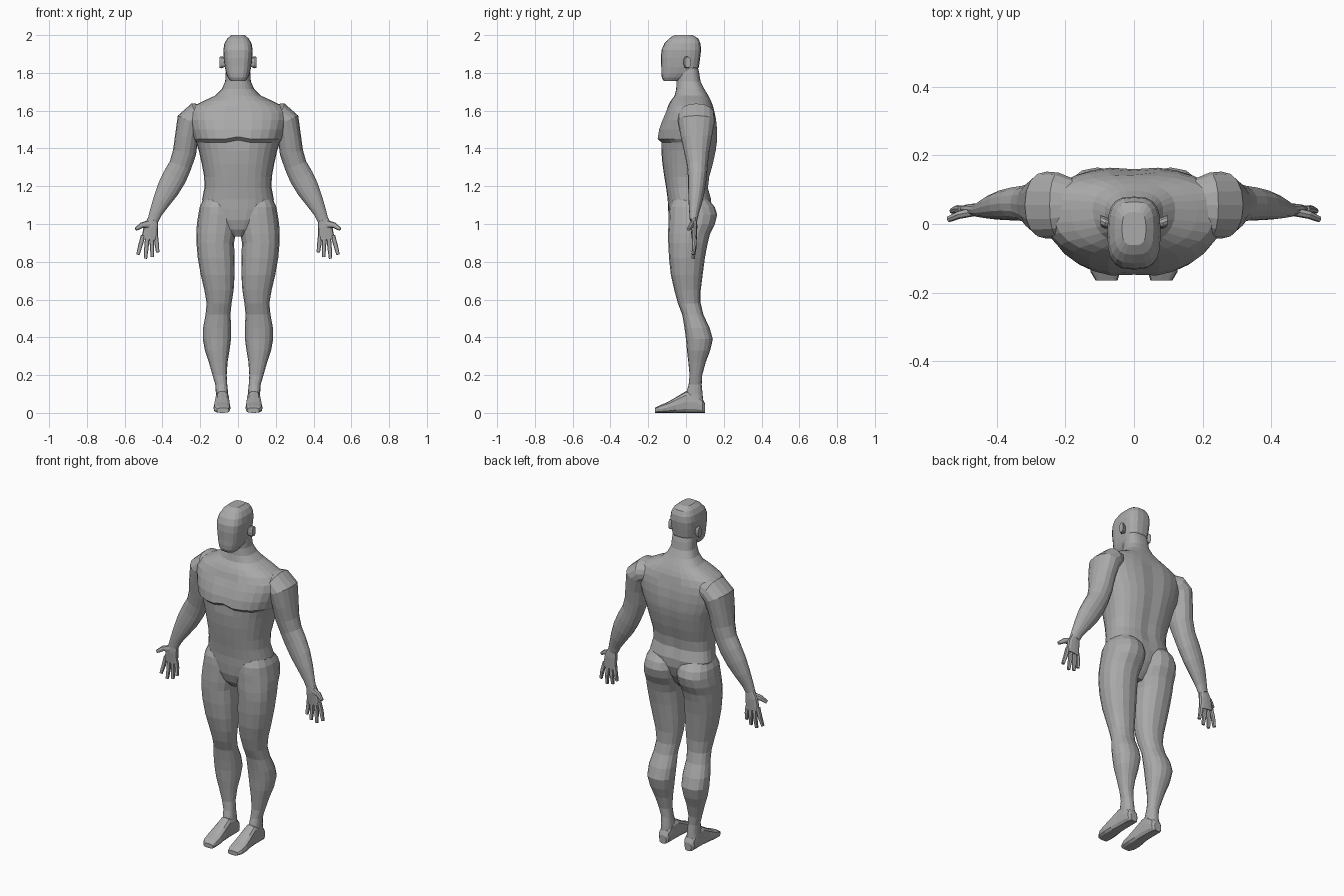
import bpy, bmesh, math
from mathutils import Vector

grey = bpy.data.materials.new("body grey")
grey.diffuse_color = (0.4, 0.4, 0.4, 1)
Y = Vector((0, 1, 0))
X = Vector((1, 0, 0))
Z = Vector((0, 0, 1))


def ring(c, u, v, n, p=2.0, back=None):
    """Superellipse around c; back is a different radius vector for the +v half."""
    pts = []
    for i in range(n):
        a = 2 * math.pi * i / n
        ca, sa = math.cos(a), math.sin(a)
        ex = math.copysign(abs(ca) ** (2 / p), ca)
        ey = math.copysign(abs(sa) ** (2 / p), sa)
        w = back if (back is not None and ey > 0) else v
        pts.append(Vector(c) + u * ex + w * ey)
    return pts


def loft(name, rings, side=1):
    bm = bmesh.new()
    loops = [[bm.verts.new((q.x * side, q.y, q.z)) for q in r] for r in rings]
    n = len(loops[0])
    for a, b in zip(loops, loops[1:]):
        for i in range(n):
            j = (i + 1) % n
            bm.faces.new((a[i], a[j], b[j], b[i]))
    bm.faces.new(loops[0])
    bm.faces.new(loops[-1])
    bmesh.ops.recalc_face_normals(bm, faces=bm.faces[:])
    me = bpy.data.meshes.new(name)
    bm.to_mesh(me)
    bm.free()
    me.materials.append(grey)
    ob = bpy.data.objects.new(name, me)
    bpy.context.collection.objects.link(ob)
    return ob


def level_rings(rows, n, p, split=0.5):
    """Rows of z, x min, x max, y front, y back."""
    out = []
    for z, x0, x1, f, b in rows:
        c = f + split * (b - f)
        out.append(ring(((x0 + x1) / 2, c, z), X * ((x1 - x0) / 2), Y * (c - f), n, p, Y * (b - c)))
    return out


def tube_rings(rows, n, p=2.0):
    """Rows of x, y, z, width radius, depth radius along a path."""
    pts = [Vector(r[:3]) for r in rows]
    out = []
    for i, r in enumerate(rows):
        t = (pts[min(i + 1, len(pts) - 1)] - pts[max(i - 1, 0)]).normalized()
        u = Y.cross(t).normalized()
        out.append(ring(pts[i], u * r[3], t.cross(u) * r[4], n, p))
    return out


# torso and neck
torso = [(.935, .03, -.05, .05), (.97, .09, -.075, .08), (1.02, .14, -.09, .11),
         (1.08, .18, -.095, .13), (1.13, .19, -.097, .135), (1.19, .178, -.105, .118),
         (1.25, .179, -.115, .125), (1.32, .192, -.125, .145), (1.39, .208, -.131, .160),
         (1.432, .222, -.133, .166), (1.45, .234, -.154, .167), (1.5, .25, -.146, .167),
         (1.55, .262, -.128, .162), (1.59, .262, -.11, .154), (1.625, .235, -.095, .143),
         (1.65, .185, -.082, .133), (1.68, .12, -.06, .118), (1.715, .085, -.052, .097),
         (1.755, .068, -.05, .077), (1.80, .065, -.05, .07), (1.84, .06, -.045, .06)]
body = loft("body", level_rings([(z, -h, h, f, b) for z, h, f, b in torso], 28, 2.4, .58))
# chest cleft and spine groove
for v in body.data.vertices:
    if abs(v.co.x) < .004 and 1.1 < v.co.z < 1.62:
        if v.co.y > 0:
            v.co.y -= .007
        elif v.co.z > 1.4:
            v.co.y += .006
            v.co.z += .012 if v.co.z < 1.46 else 0

parts = []

# head
skull = [(1.757, .04, -.118, -.04), (1.775, .053, -.128, .0), (1.80, .063, -.131, .045),
         (1.83, .07, -.131, .068), (1.88, .076, -.133, .075), (1.92, .078, -.13, .080),
         (1.955, .072, -.115, .077), (1.982, .057, -.09, .065), (2.0, .035, -.062, .035)]
parts.append(loft("head", level_rings([(z, -h, h, f, b) for z, h, f, b in skull], 20, 3.0)))

leg = [(.04, .05, .118, .02, .092), (.10, .052, .117, .0, .088), (.15, .057, .12, .014, .083),
       (.2, .06, .135, .019, .086), (.27, .055, .155, .012, .105), (.33, .045, .175, .005, .128),
       (.39, .037, .186, .0, .142), (.45, .036, .185, -.008, .125), (.52, .04, .172, -.02, .092),
       (.58, .034, .166, -.043, .078), (.65, .023, .178, -.062, .078), (.73, .018, .197, -.08, .088),
       (.82, .018, .213, -.09, .1), (.9, .021, .22, -.094, .115), (.95, .012, .22, -.095, .128),
       (1.0, .004, .218, -.093, .153), (1.05, .004, .21, -.092, .165), (1.09, .008, .203, -.088, .152),
       (1.13, .02, .185, -.07, .12)]

# foot: y, centre x, half width, height
foot = [(.1, .083, .022, .05), (.088, .083, .033, .075), (.05, .083, .036, .11), (0, .083, .037, .115),
        (-.05, .084, .041, .085), (-.1, .085, .045, .056), (-.14, .084, .043, .04), (-.165, .08, .032, .026)]

arm = [(.16, .055, 1.585, .05, .07), (.22, .055, 1.575, .068, .095), (.255, .055, 1.545, .07, .098),
       (.272, .055, 1.46, .062, .082), (.283, .057, 1.38, .062, .066), (.305, .06, 1.31, .06, .055),
       (.335, .06, 1.25, .064, .05), (.37, .056, 1.185, .06, .045), (.405, .05, 1.12, .047, .037),
       (.435, .043, 1.06, .034, .026), (.45, .04, 1.02, .029, .02)]
palm = [(.445, .041, 1.045, .024, .016), (.461, .042, .985, .038, .018), (.468, .044, .918, .044, .013)]
# finger: knuckle x, z and tip x, z
fingers = [(.435, .935, .425, .85), (.457, .93, .453, .825), (.48, .93, .49, .817), (.502, .94, .53, .838)]

for s, label in ((1, "left"), (-1, "right")):
    parts.append(loft(label + "_leg", level_rings(leg, 16, 2.3), s))
    parts.append(loft(label + "_foot", [ring((x, y, h / 2), X * w, Z * (h / 2), 12, 3.0)
                                        for y, x, w, h in foot], s))
    parts.append(loft(label + "_arm", tube_rings(arm, 16, 2.2), s))
    parts.append(loft(label + "_palm", tube_rings(palm, 12, 2.6), s))
    for x0, z0, x1, z1 in fingers:
        mid = ((x0 + x1) / 2, .044, (z0 + z1) / 2)
        parts.append(loft(label + "_finger", tube_rings(
            [(x0, .043, z0, .012, .011), mid + (.0115, .011), (x1, .038, z1, .009, .008)], 8, 2.5), s))
    parts.append(loft(label + "_thumb", tube_rings(
        [(.465, .037, 1.0, .022, .014), (.51, .027, .993, .015, .012), (.541, .014, .972, .009, .009)], 8, 2.5), s))
    # ear
    parts.append(loft(label + "_ear", [ring((x, y, 1.856), Y * (w * .55), Z * w, 12, 2.4)
                                       for x, y, w in ((.065, 0, .022), (.085, .004, .032), (.098, .01, .029))], s))

# weld every part into one skin
for part in parts:
    mod = body.modifiers.new(part.name, 'BOOLEAN')
    mod.operation = 'UNION'
    mod.solver = 'EXACT'
    mod.object = part
bpy.context.view_layer.update()
dg = bpy.context.evaluated_depsgraph_get()
skin = bpy.data.meshes.new_from_object(body.evaluated_get(dg))
body.modifiers.clear()
body.data = skin
for part in parts:
    bpy.data.objects.remove(part)
skin.materials.clear()
skin.materials.append(grey)
for f in skin.polygons:
    f.material_index = 0
    f.use_smooth = False
